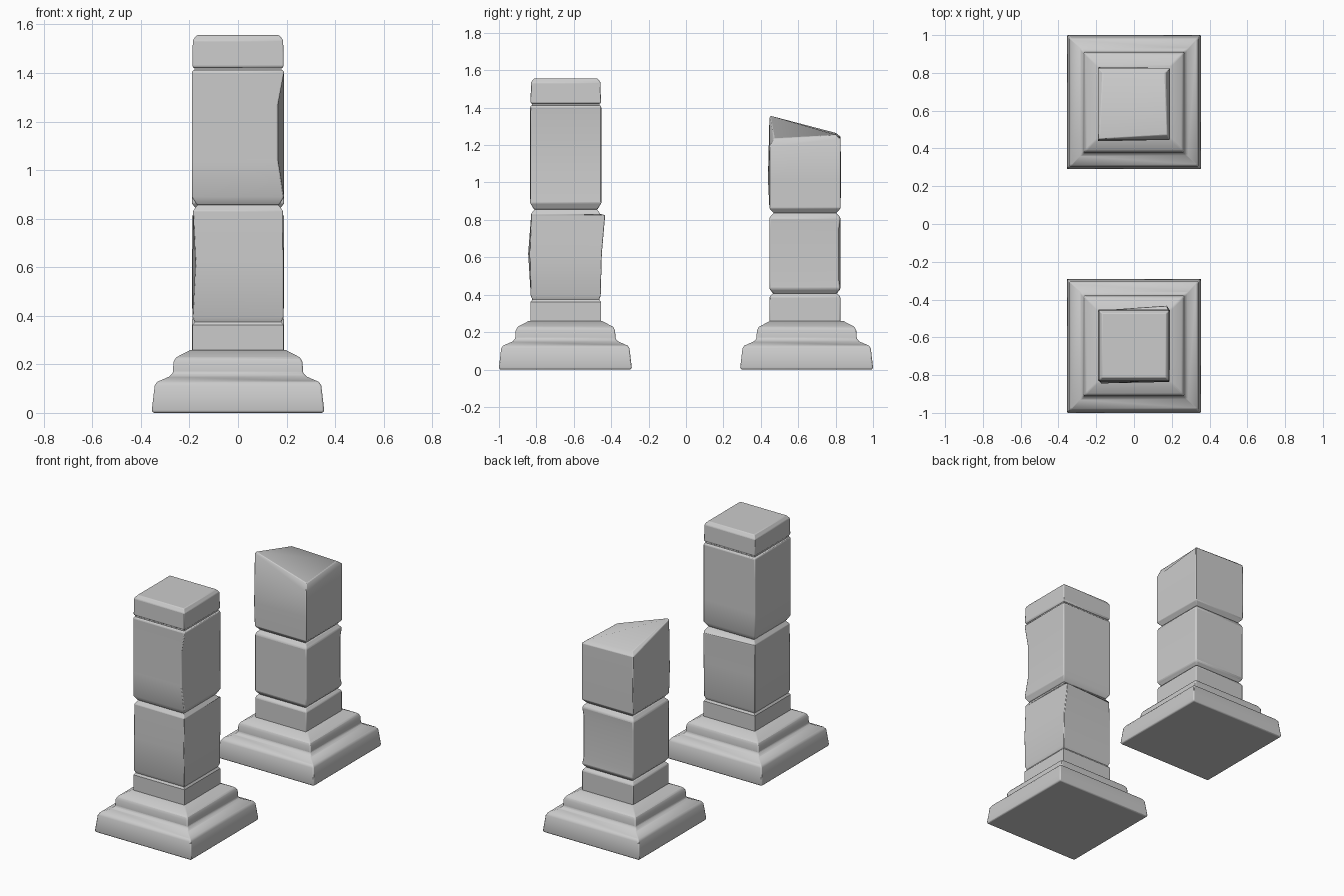
import bpy, bmesh

if "Cube" in bpy.data.objects:
    bpy.data.objects.remove(bpy.data.objects["Cube"])

SIGNS = [(-1, -1), (1, -1), (1, 1), (-1, 1)]


def loft(name, cy, rings, bevel=0.008):
    """Stack square rings: (half width, z or four corner z's, {corner: (dx, dy)})."""
    bm = bmesh.new()
    loops = []
    for half, z, *extra in rings:
        shift = extra[0] if extra else {}
        zs = z if isinstance(z, tuple) else (z,) * 4
        loop = []
        for i, (sx, sy) in enumerate(SIGNS):
            dx, dy = shift.get(i, (0, 0))
            loop.append(bm.verts.new((sx * half + dx, cy + sy * half + dy, zs[i])))
        loops.append(loop)
    for a, b in zip(loops, loops[1:]):
        for i in range(4):
            j = (i + 1) % 4
            bm.faces.new((a[i], a[j], b[j], b[i]))
    bm.faces.new(loops[0][::-1])
    bm.faces.new(loops[-1])
    bmesh.ops.recalc_face_normals(bm, faces=bm.faces)
    me = bpy.data.meshes.new(name)
    bm.to_mesh(me)
    bm.free()
    ob = bpy.data.objects.new(name, me)
    bpy.context.collection.objects.link(ob)
    if bevel:
        mod = ob.modifiers.new("edge_wear", "BEVEL")
        mod.width = bevel
        mod.segments = 2
        mod.limit_method = "ANGLE"
        mod.angle_limit = 0.6
    bpy.context.view_layer.objects.active = ob
    ob.select_set(True)
    bpy.ops.object.shade_smooth_by_angle(angle=0.6)
    ob.select_set(False)
    return ob


def block(name, cy, half, z0, z1, cut=0.018, middle=()):
    """Stone block with chamfered ends and optional damaged middle rings."""
    return loft(name, cy, [(half - cut, z0), (half, z0 + cut * 1.2), *middle,
                           (half, z1 - cut * 1.2), (half - cut, z1)])


# stepped bases
BASE = [(.351, 0), (.355, .012), (.343, .113), (.333, .128), (.282, .15),
        (.268, .165), (.266, .208), (.256, .228), (.195, .26)]
for label, y in (("front", -.645), ("back", .645)):
    loft(label + "_base", y, BASE, .006)

# intact front pillar
y = -.643
loft("front_plinth", y, [(.188, .24), (.188, .362), (.18, .372), (.172, .40)], 0)
loft("front_lower_block", y, [
    (.178, .372), (.187, .395),
    (.187, .62, {0: (.012, -.014), 1: (0, -.006), 2: (0, .006)}),
    (.185, .825, {2: (-.01, .026)}),
    (.185, .832), (.166, .858)])
loft("front_upper_block", y, [
    (.17, .856), (.19, .89),
    (.19, 1.04, {1: (-.025, .002)}),
    (.19, 1.27, {1: (-.025, .002)}),
    (.19, 1.405), (.183, 1.413)], .006)
loft("front_neck", y, [(.18, 1.40), (.18, 1.44)], 0)
loft("front_cap", y, [(.182, 1.42), (.188, 1.427), (.186, 1.535), (.17, 1.556)])

# broken back pillar
y = .636
loft("back_plinth", y, [(.189, .24), (.189, .39), (.172, .408)], .006)
block("back_lower_block", y, .19, .404, .838, .022,
      [(.19, .48, {2: (-.006, -.008)}), (.19, .75, {2: (-.006, -.008)})])
loft("back_broken_block", y, [
    (.168, .836), (.19, .862),
    (.19, 1.02, {0: (0, -.008), 3: (0, .004)}),
    (.19, (1.345, 1.19, 1.235, 1.245)),
    (.165, (1.358, 1.235, 1.255, 1.265), {0: (-.018, -.02), 1: (.012, 0)})], .004)
